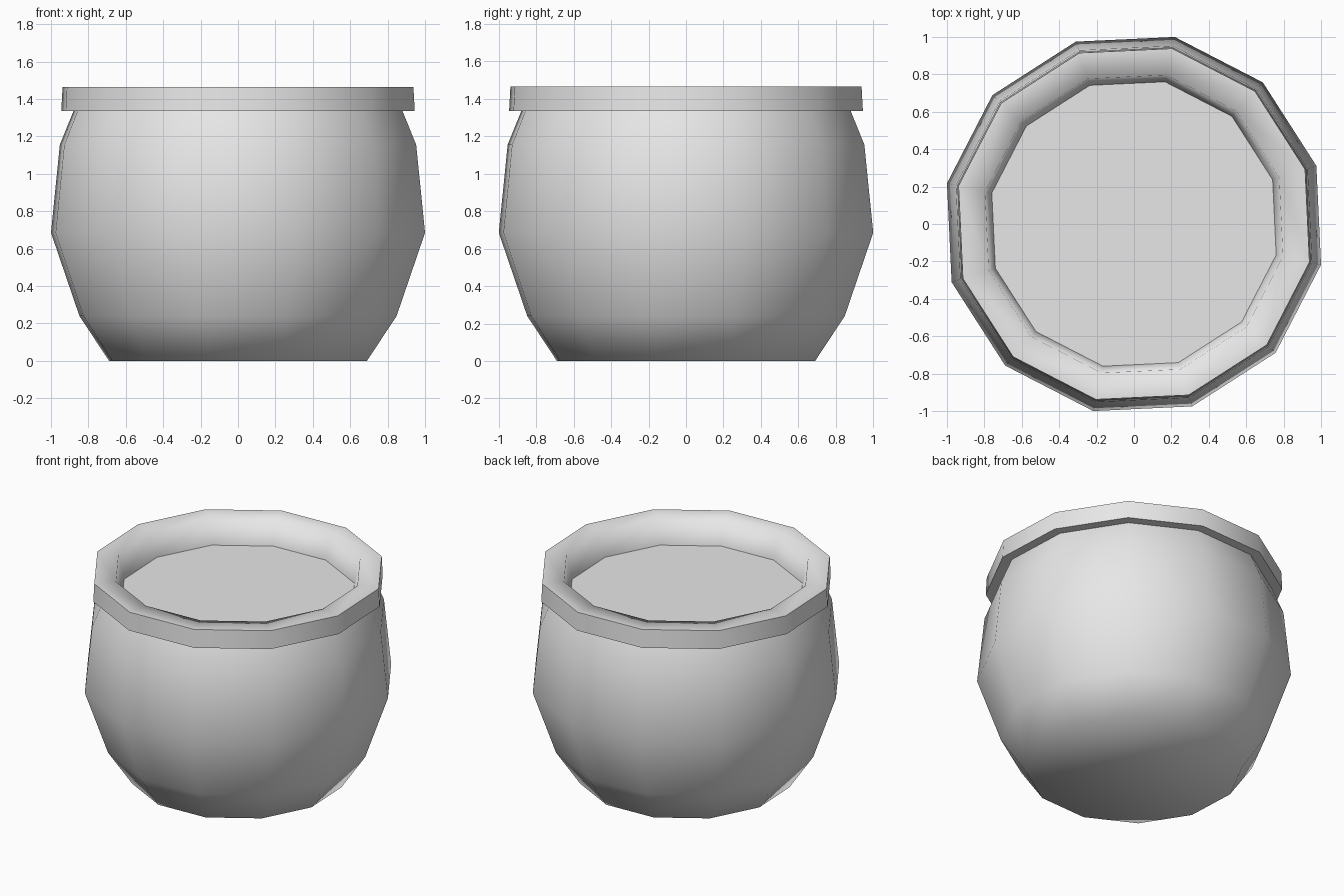
import bpy, bmesh, math

cube = bpy.data.objects.get("Cube")
if cube:
    bpy.data.objects.remove(cube, do_unlink=True)

SIDES = 12
TURN = math.radians(17.7)

grey = bpy.data.materials.new("light_grey")
grey.use_nodes = True
grey.diffuse_color = (0.8, 0.8, 0.8, 1)
bsdf = next(n for n in grey.node_tree.nodes if n.type == 'BSDF_PRINCIPLED')
bsdf.inputs["Base Color"].default_value = (0.8, 0.8, 0.8, 1)


def lathe(name, profile, sharp_rings=(), cap_start=False):
    """Spin a (radius, height) profile into a smooth twelve-sided form."""
    bm = bmesh.new()
    rings = []
    for r, z in profile:
        angles = [TURN + math.tau * i / SIDES for i in range(SIDES)]
        rings.append([bm.verts.new((r * math.cos(a), r * math.sin(a), z)) for a in angles])
    for low, high in zip(rings, rings[1:]):
        for i in range(SIDES):
            j = (i + 1) % SIDES
            bm.faces.new((low[i], low[j], high[j], high[i]))
    if cap_start:
        bm.faces.new(rings[0][::-1])
    for k in sharp_rings:
        for i in range(SIDES):
            bm.edges.get((rings[k][i - 1], rings[k][i])).smooth = False
    for f in bm.faces:
        f.smooth = True
    mesh = bpy.data.meshes.new(name)
    bm.to_mesh(mesh)
    bm.free()
    mesh.materials.append(grey)
    obj = bpy.data.objects.new(name, mesh)
    bpy.context.collection.objects.link(obj)
    return obj


# Rounded bowl with a closed base
lathe("pot_body", [(0.706, 0), (0.868, 0.24), (1.0235, 0.685),
                   (0.975, 1.155), (0.90, 1.336)], cap_start=True)

# Overhanging collar: underside, outer band, flat top and inner wall
lathe("pot_rim", [(0.89, 1.336), (0.967, 1.336), (0.96, 1.465),
                  (0.815, 1.465), (0.778, 1.29)], sharp_rings=(1, 2))

# Flat surface filling the pot
bpy.ops.mesh.primitive_circle_add(vertices=SIDES, radius=0.778, fill_type='NGON',
                                  location=(0, 0, 1.29),
                                  rotation=(0, 0, TURN))
filling = bpy.context.object
filling.name = "filling"
filling.data.materials.append(grey)
